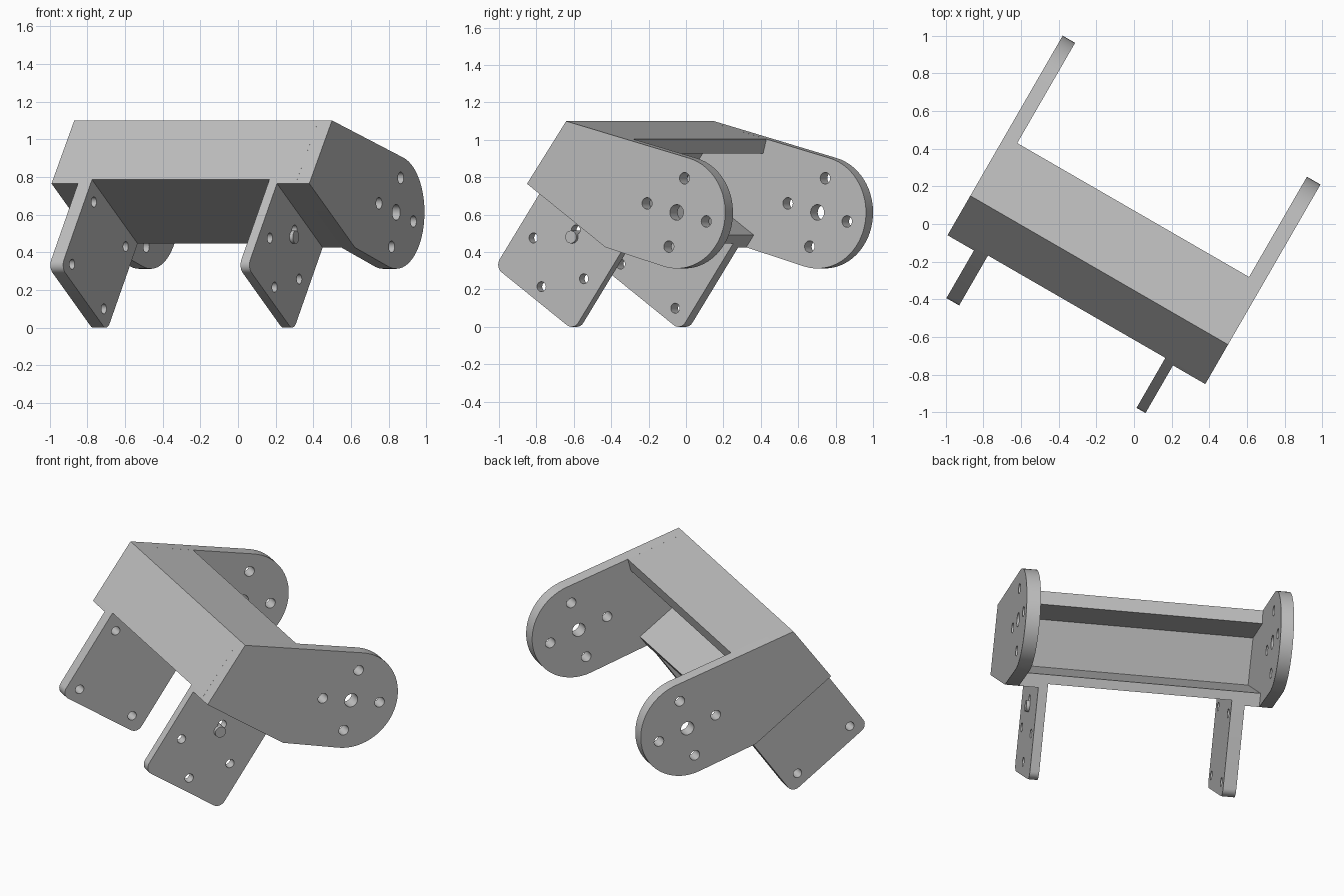
import bpy, bmesh, math
from mathutils import Matrix, Vector

if "Cube" in bpy.data.objects:
    bpy.data.objects.remove(bpy.data.objects["Cube"])

YAW = Matrix.Rotation(math.radians(-30), 4, 'Z')
FRONT = Vector((-0.547, 0.765))               # lower front corner of the body
DOWN = Vector((-0.574, -0.819))               # direction down the sloped front
BACK = Vector((0.819, -0.574))                # direction along the sloped base
HUB = Vector((0.377, 0.612))                  # centre of the round arm end

grey = bpy.data.materials.new("plain grey")
grey.use_nodes = True
grey.diffuse_color = (0.52, 0.52, 0.52, 1)
grey.node_tree.nodes["Principled BSDF"].inputs["Base Color"].default_value = (0.52, 0.52, 0.52, 1)


def slope(p, q):
    """Point p down the sloped front and q back along the base."""
    return FRONT + DOWN * p + BACK * q


def arc(centre, radius, start, end, steps):
    angles = [math.radians(start + (end - start) * i / steps) for i in range(steps + 1)]
    return [centre + Vector((math.cos(a), math.sin(a))) * radius for a in angles]


def extrude(name, profile, x0, x1):
    """Extrude a side profile across the width."""
    bm = bmesh.new()
    face = bm.faces.new([bm.verts.new((x0, p[0], p[1])) for p in profile])
    out = bmesh.ops.extrude_face_region(bm, geom=[face])
    verts = [g for g in out["geom"] if isinstance(g, bmesh.types.BMVert)]
    bmesh.ops.translate(bm, verts=verts, vec=(x1 - x0, 0, 0))
    bmesh.ops.recalc_face_normals(bm, faces=bm.faces)
    mesh = bpy.data.meshes.new(name)
    bm.to_mesh(mesh)
    bm.free()
    mesh.materials.append(grey)
    obj = bpy.data.objects.new(name, mesh)
    bpy.context.collection.objects.link(obj)
    obj.matrix_world = YAW
    return obj


def rod(name, centre, radius, x0, x1):
    return extrude(name, arc(centre, radius, 0, 345, 23), x0, x1)


def drill(obj, holes, x0, x1):
    """Cut round holes, each given as (centre, radius)."""
    for centre, radius in holes:
        cutter = rod("hole_cutter", centre, radius, x0 - 0.05, x1 + 0.05)
        cutter.hide_render = True
        mod = obj.modifiers.new("hole", 'BOOLEAN')
        mod.operation, mod.solver, mod.object = 'DIFFERENCE', 'EXACT', cutter
        bpy.context.view_layer.objects.active = obj
        bpy.ops.object.modifier_apply(modifier=mod.name)
        bpy.data.objects.remove(cutter)


# Open-backed body between the arms
body_profile = [(-0.305, 1.10), (0.062, 1.004), (0.042, 0.927), (-0.271, 1.008),
                (-0.436, 0.785), (-0.016, 0.491), slope(-0.025, 0.592), slope(-0.025, 0)]
parts = [extrude("body_shell", body_profile, -0.752, 0.67)]

# Thicker base strips beside the legs
pad = [slope(-0.025, 0), slope(0, 0), slope(0, 0.592), slope(-0.025, 0.592)]
parts.append(extrude("right_base_pad", pad, -0.752, -0.588))
parts.append(extrude("left_base_pad", pad, 0.50, 0.67))

# Round-ended side arms with a centre hole and four around it
arm_profile = ([Vector((-0.305, 1.10))] + arc(HUB, 0.3, 75.4, -105.5, 32)
               + [slope(0, 0.592), FRONT])
arm_holes = [(HUB, 0.042)]
for k in range(4):
    a = math.radians(75.2 + 90 * k)
    arm_holes.append((HUB + Vector((math.cos(a), math.sin(a))) * 0.189, 0.031))
for name, x0, x1 in (("right_arm", -0.828, -0.752), ("left_arm", 0.67, 0.753)):
    arm = extrude(name, arm_profile, x0, x1)
    drill(arm, arm_holes, x0, x1)
    parts.append(arm)

# Legs: plates with rounded lower corners
LENGTH, DEPTH, R = 0.543, 0.592, 0.05
leg_profile = ([slope(0, DEPTH), slope(0, 0)]
               + arc(slope(LENGTH - R, R), R, 145, 235, 8)
               + arc(slope(LENGTH - R, DEPTH - R), R, 235, 325, 8))
square_holes = [(slope(p, q), 0.027) for p in (0.06, 0.464) for q in (0.085, 0.497)]
cross_holes = [(slope(0.28 + dp, 0.295 + dq), 0.027)
               for dp, dq in ((0.185, 0), (-0.185, 0), (0, 0.19), (0, -0.19))]
for name, holes, x0, x1 in (("right_leg", square_holes, -0.666, -0.588),
                            ("left_leg", cross_holes, 0.50, 0.555)):
    leg = extrude(name, leg_profile, x0, x1)
    drill(leg, holes, x0, x1)
    parts.append(leg)

# Short pin through the left leg
parts.append(rod("left_leg_pin", slope(0.137, 0.3), 0.034, 0.48, 0.575))

# Smooth the round walls, keep edges sharp
bpy.ops.object.select_all(action='DESELECT')
for obj in parts:
    obj.select_set(True)
bpy.context.view_layer.objects.active = parts[0]
bpy.ops.object.shade_smooth_by_angle(angle=math.radians(30))
